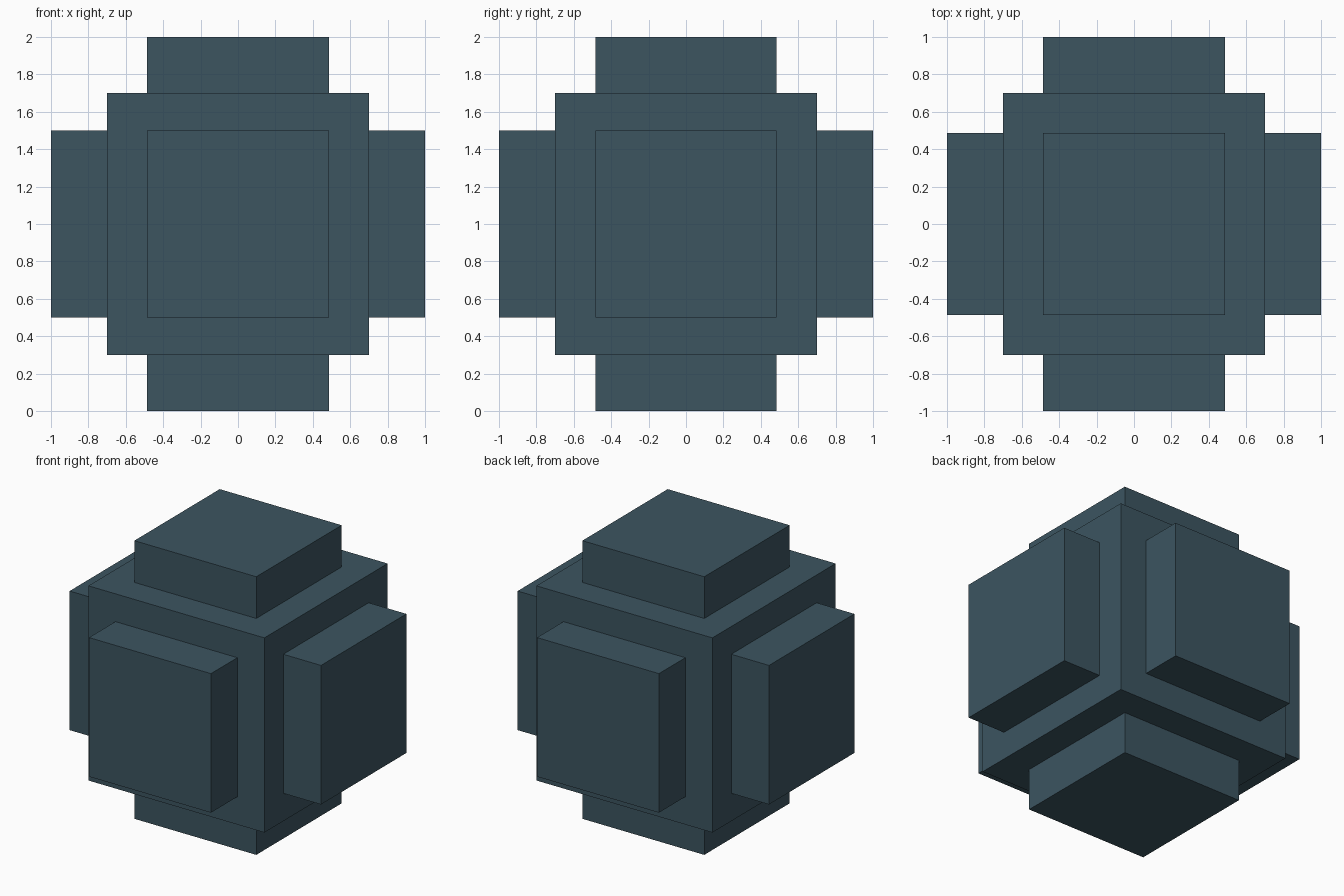
import bpy

if "Cube" in bpy.data.objects:
    bpy.data.objects.remove(bpy.data.objects["Cube"])

CENTRE_Z = 1.0
CORE = 0.70      # half size of the core cube
REACH = 1.0      # distance from centre to outer plate faces
HALF_W = 0.485   # plate half width
HALF_H = 0.50    # half height of the upright plates

slate = bpy.data.materials.new("dark_slate")
slate.diffuse_color = (0.045, 0.09, 0.118, 1)
slate.use_nodes = True
slate.node_tree.nodes["Principled BSDF"].inputs["Base Color"].default_value = slate.diffuse_color


def box(name, centre, size):
    bpy.ops.mesh.primitive_cube_add(size=1, location=centre)
    ob = bpy.context.object
    ob.name = name
    ob.scale = size
    bpy.ops.object.transform_apply(location=False, rotation=False, scale=True)
    ob.data.materials.append(slate)
    return ob


# Central cube
box("core_block", (0, 0, CENTRE_Z), (2 * CORE,) * 3)

# One raised plate on each of the six faces
plates = {
    "right_plate": (0, 1), "left_plate": (0, -1),
    "back_plate": (1, 1), "front_plate": (1, -1),
    "top_plate": (2, 1), "bottom_plate": (2, -1),
}
for name, (axis, sign) in plates.items():
    size = [2 * HALF_W, 2 * HALF_W, 2 * HALF_H]
    size[axis] = REACH - CORE
    centre = [0, 0, CENTRE_Z]
    centre[axis] += sign * (REACH + CORE) / 2
    box(name, centre, size)
